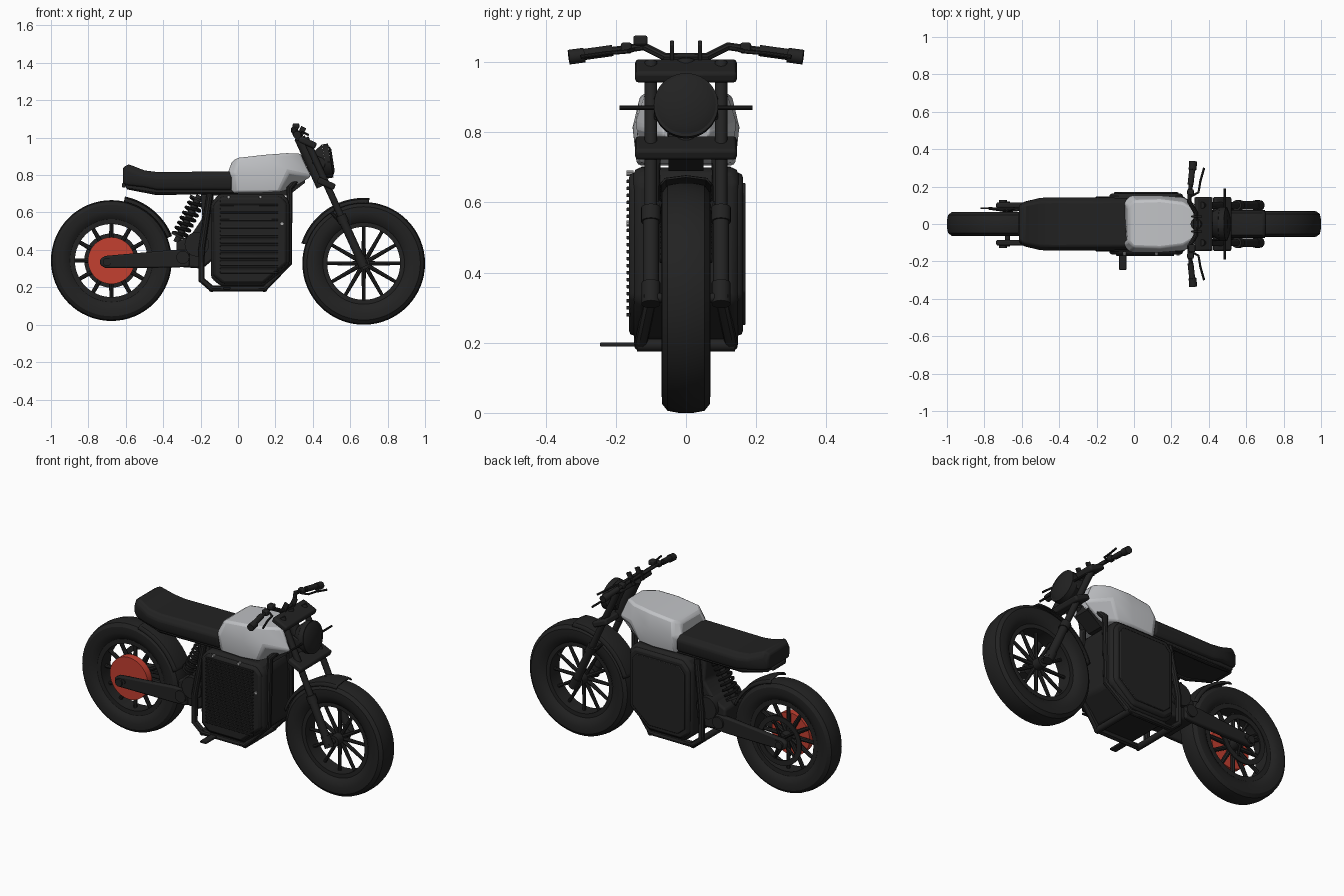
import bpy, bmesh
from math import sin, cos, pi, radians
from mathutils import Vector, Matrix

cube = bpy.data.objects.get("Cube")
if cube:
    bpy.data.objects.remove(cube, do_unlink=True)


def material(name, rgb):
    m = bpy.data.materials.new(name)
    m.use_nodes = True
    m.diffuse_color = (*rgb, 1)
    m.node_tree.nodes["Principled BSDF"].inputs["Base Color"].default_value = (*rgb, 1)
    return m


BLACK = material("matte_black", (0.016, 0.016, 0.016))
SILVER = material("tank_silver", (0.53, 0.54, 0.56))
RED = material("hub_red", (0.55, 0.05, 0.03))
STEEL = material("bolt_steel", (0.4, 0.4, 0.4))


def finish(name, bm, mat=BLACK, bevel=0.0, thick=0.0):
    bmesh.ops.recalc_face_normals(bm, faces=bm.faces)
    me = bpy.data.meshes.new(name)
    bm.to_mesh(me)
    bm.free()
    me.materials.append(mat)
    me.shade_smooth()
    me.set_sharp_from_angle(angle=radians(32))
    ob = bpy.data.objects.new(name, me)
    bpy.context.collection.objects.link(ob)
    if thick:
        ob.modifiers.new("Solidify", "SOLIDIFY").thickness = thick
    if bevel:
        b = ob.modifiers.new("Bevel", "BEVEL")
        b.width, b.segments, b.limit_method = bevel, 2, "ANGLE"
    return ob


def box(name, loc, size, mat=BLACK, tilt=0.0, bevel=0.006):
    bm = bmesh.new()
    m = Matrix.Translation(loc) @ Matrix.Rotation(tilt, 4, "Y") @ Matrix.Diagonal((*size, 1))
    bmesh.ops.create_cube(bm, size=1, matrix=m)
    return finish(name, bm, mat, bevel)


def rod(name, p, q, r, mat=BLACK, r2=None, segs=20):
    p, q = Vector(p), Vector(q)
    m = Matrix.Translation((p + q) / 2) @ (q - p).to_track_quat("Z", "Y").to_matrix().to_4x4()
    bm = bmesh.new()
    bmesh.ops.create_cone(bm, cap_ends=True, segments=segs, radius1=r,
                          radius2=r if r2 is None else r2, depth=(q - p).length, matrix=m)
    return finish(name, bm, mat)


def tube(name, pts, r, mat=BLACK):
    cu = bpy.data.curves.new(name, "CURVE")
    cu.dimensions, cu.bevel_depth, cu.bevel_resolution, cu.use_fill_caps = "3D", r, 3, True
    sp = cu.splines.new("POLY")
    sp.points.add(len(pts) - 1)
    for pt, co in zip(sp.points, pts):
        pt.co = (*co, 1)
    tmp = bpy.data.objects.new(name + "_path", cu)
    bm = bmesh.new()
    me = bpy.data.meshes.new_from_object(tmp)
    bm.from_mesh(me)
    bpy.data.objects.remove(tmp)
    bpy.data.meshes.remove(me)
    return finish(name, bm, mat)


def prism(name, profile, y0, y1, mat=BLACK, bevel=0.0):
    bm = bmesh.new()
    a, b = [[bm.verts.new((x, y, z)) for x, z in profile] for y in (y0, y1)]
    bm.faces.new(a)
    bm.faces.new(b)
    for i in range(len(a)):
        bm.faces.new((a[i - 1], a[i], b[i], b[i - 1]))
    return finish(name, bm, mat, bevel)


def loft(name, sections, mat=BLACK, bevel=0.0):
    # each section is the +y half, bottom to top; the other half is mirrored
    bm = bmesh.new()
    rings = [[bm.verts.new(p) for p in s] + [bm.verts.new((x, -y, z)) for x, y, z in reversed(s)]
             for s in sections]
    for a, b in zip(rings, rings[1:]):
        for i in range(len(a)):
            bm.faces.new((a[i - 1], a[i], b[i], b[i - 1]))
    bm.faces.new(rings[0])
    bm.faces.new(rings[-1])
    return finish(name, bm, mat, bevel)


def lathe(name, centre, profile, mat=BLACK, start=0, end=360, steps=64, closed=True, thick=0.0):
    # revolves (y, radius) points about the wheel axis
    bm = bmesh.new()
    full = end - start == 360
    n = steps if full else steps + 1
    angles = [radians(start + (end - start) * i / steps) for i in range(n)]
    rings = [[bm.verts.new((centre[0] + r * cos(t), y, centre[1] + r * sin(t))) for y, r in profile]
             for t in angles]
    for i in range(steps):
        a, b = rings[i], rings[(i + 1) % n]
        for j in range(0 if closed else 1, len(profile)):
            bm.faces.new((a[j - 1], a[j], b[j], b[j - 1]))
    return finish(name, bm, mat, thick=thick)


def wheel(name, centre, r, w, spoke_w):
    cx, cz = centre
    half = [(0.6, 0.215), (0.85, 0.235), (1, r - 0.06), (0.97, r - 0.025), (0.75, r - 0.006), (0.3, r)]
    lathe(name + "_tyre", centre, [(-w * k, q) for k, q in half] + [(w * k, q) for k, q in half[::-1]])
    lathe(name + "_rim", centre, [(-0.045, 0.195), (-0.045, 0.222), (0.045, 0.222), (0.045, 0.195)])
    rod(name + "_hub", (cx, -0.06, cz), (cx, 0.06, cz), 0.032)
    rod(name + "_axle", (cx, -0.12, cz), (cx, 0.12, cz), 0.014)
    for i in range(12):
        t = i * pi / 6
        a = [cx + 0.02 * cos(t), 0, cz + 0.02 * sin(t)]
        b = [cx + 0.205 * cos(t), 0, cz + 0.205 * sin(t)]
        rod(name + "_spoke", a, b, spoke_w, r2=spoke_w * 0.75, segs=8)


# Wheels, discs and fenders
FRONT, REAR = (0.672, 0.328), (-0.677, 0.343)
wheel("front_wheel", FRONT, 0.328, 0.07, 0.012)
wheel("rear_wheel", REAR, 0.323, 0.065, 0.014)
rod("rear_hub_cover", (REAR[0], -0.062, REAR[1]), (REAR[0], -0.02, REAR[1]), 0.125, RED, segs=48)
lathe("rear_brake_disc", REAR, [(0.08, 0.115), (0.08, 0.145), (0.088, 0.145), (0.088, 0.115)])
for i in range(5):
    t = i * 2 * pi / 5
    rod("disc_arm", (REAR[0], 0.07, REAR[1]),
        (REAR[0] + 0.12 * cos(t), 0.084, REAR[1] + 0.12 * sin(t)), 0.008, segs=8)
FENDER = [(-0.075, 0.325), (-0.06, 0.342), (0, 0.35), (0.06, 0.342), (0.075, 0.325)]
lathe("front_fender", FRONT, FENDER, start=85, end=162, steps=24, closed=False, thick=0.006)
lathe("rear_fender", REAR, FENDER, start=22, end=78, steps=20, closed=False, thick=0.006)

# Tank and seat
loft("tank", [
    [(-0.05, 0.10, 0.71), (-0.065, 0.11, 0.80), (-0.03, 0.09, 0.875)],
    [(-0.02, 0.13, 0.705), (-0.02, 0.152, 0.81), (0.0, 0.125, 0.892)],
    [(0.12, 0.14, 0.705), (0.14, 0.152, 0.815), (0.14, 0.13, 0.908)],
    [(0.22, 0.13, 0.71), (0.27, 0.145, 0.82), (0.26, 0.115, 0.917)],
    [(0.28, 0.05, 0.725), (0.40, 0.06, 0.79), (0.335, 0.07, 0.915)]], SILVER, 0.012)
seat = [(-0.615, 0.10, 0.755, 0.84), (-0.585, 0.12, 0.745, 0.858), (-0.50, 0.14, 0.735, 0.825),
        (-0.43, 0.142, 0.72, 0.816), (-0.035, 0.14, 0.72, 0.82)]
loft("seat", [[(x, w * 0.92, lo), (x, w, lo + 0.02), (x, w, hi - 0.03), (x, w * 0.84, hi)]
              for x, w, lo, hi in seat], bevel=0.008)
loft("seat_pan", [[(x, w, z), (x, w, z + 0.03)] for x, w, z in
                  ((-0.60, 0.09, 0.73), (-0.44, 0.12, 0.705), (0.0, 0.12, 0.705))], bevel=0.005)
box("tail_light", (-0.61, 0, 0.745), (0.02, 0.12, 0.025))

# Battery case with side covers and cooling ribs
CASE = [(-0.145, 0.25), (-0.09, 0.205), (0.14, 0.205), (0.275, 0.32),
        (0.275, 0.66), (0.24, 0.70), (-0.10, 0.70), (-0.145, 0.65)]


def shrunk(k):
    return [(0.065 + (x - 0.065) * k, 0.455 + (z - 0.455) * k) for x, z in CASE]


prism("battery_case", CASE, -0.15, 0.15, bevel=0.02)
for s in (-1, 1):
    prism("case_cover", shrunk(0.94), s * 0.10, s * 0.163, bevel=0.015)
prism("left_panel", shrunk(0.82), 0.16, 0.17, bevel=0.004)
for i in range(20):
    box("cooling_rib", (0.06, -0.164, 0.28 + i * 0.02), (0.31, 0.012, 0.01), bevel=0.002)
for x, z in ((-0.05, 0.683), (0.12, 0.683), (0.235, 0.54)):
    rod("case_bolt", (x, -0.15, z), (x, -0.169, z), 0.008, STEEL, segs=10)
prism("top_spine", [(-0.2, 0.69), (0.27, 0.69), (0.36, 0.76), (0.33, 0.86), (-0.1, 0.74)], -0.05, 0.05)

# Motor and rear frame
prism("motor_mount", [(-0.33, 0.31), (-0.19, 0.30), (-0.13, 0.35), (-0.13, 0.70), (-0.20, 0.70),
                      (-0.19, 0.57), (-0.25, 0.48), (-0.33, 0.44)], -0.10, 0.10, bevel=0.012)
rod("motor", (-0.22, -0.125, 0.43), (-0.22, 0.125, 0.43), 0.065, segs=32)
for s in (-1, 1):
    tube("cradle_tube", [(0.35, s * 0.03, 0.82), (0.275, s * 0.09, 0.73), (0.272, s * 0.10, 0.33),
                         (0.14, s * 0.13, 0.193), (-0.14, s * 0.13, 0.193), (-0.195, s * 0.13, 0.24),
                         (-0.195, s * 0.13, 0.40), (-0.15, s * 0.11, 0.70)], 0.018)
    tube("seat_rail", [(0, s * 0.10, 0.71), (-0.44, s * 0.10, 0.705), (-0.59, s * 0.07, 0.735)], 0.012)
    prism("swingarm", [(-0.26, 0.31), (-0.35, 0.305), (-0.71, 0.303), (-0.737, 0.32), (-0.737, 0.352),
                       (-0.71, 0.368), (-0.35, 0.40), (-0.26, 0.40)], s * 0.085, s * 0.115, bevel=0.008)
    rod("axle_nut", (-0.70, s * 0.10, 0.335), (-0.70, s * 0.128, 0.335), 0.022)
    rod("pivot_cap", (-0.295, s * 0.09, 0.36), (-0.295, s * 0.125, 0.36), 0.035)
for x in (-0.14, 0.14):
    rod("cradle_crossbar", (x, -0.14, 0.193), (x, 0.14, 0.193), 0.018)
box("foot_peg", (-0.06, -0.19, 0.195), (0.04, 0.11, 0.012), bevel=0.003)

# Shock absorber with coil spring
top, low = Vector((-0.205, 0, 0.69)), Vector((-0.33, 0, 0.44))
rod("shock_damper", top, low, 0.018)
axis = (low - top).normalized()
side = Vector((0, 1, 0)).cross(axis)
coil = []
for i in range(97):
    t = i / 96
    c = top.lerp(low, 0.1 + 0.75 * t)
    coil.append(c + 0.038 * (cos(t * 14 * pi) * side + sin(t * 14 * pi) * Vector((0, 1, 0))))
tube("shock_spring", coil, 0.008)
for k in (0.08, 0.87):
    c = top.lerp(low, k)
    rod("spring_seat", c - axis * 0.006, c + axis * 0.006, 0.045)

# Fork, clamps and steering head
LEAN = radians(-24.5)


def fork(z, y=0.0):
    return Vector((0.36 + (1.0 - z) * 0.455, y, z))


for s in (-1, 1):
    y = s * 0.1
    rod("fork_tube", fork(1.0, y), fork(0.45, y), 0.018)
    rod("fork_slider", fork(0.58, y), fork(0.31, y), 0.023)
    rod("fork_seal", fork(0.585, y), fork(0.545, y), 0.028)
    rod("fork_foot", fork(0.37, y), fork(0.31, y), 0.027)
    tube("fender_stay", [fork(0.5, s * 0.09), (0.50, s * 0.075, 0.60)], 0.008)
    rod("signal_stalk", (0.485, s * 0.06, 0.87), (0.485, s * 0.19, 0.87), 0.006, segs=10)
    box("headlight_bracket", (0.435, s * 0.085, 0.87), (0.07, 0.012, 0.05), tilt=-LEAN)
rod("steering_head", fork(1.0) - Vector((0.03, 0, 0)), fork(0.74) - Vector((0.03, 0, 0)), 0.03)
for z in (0.975, 0.755):
    box("fork_clamp", fork(z), (0.10, 0.29, 0.035), tilt=-LEAN, bevel=0.01)

# Headlight
rod("headlight_shell", (0.42, 0, 0.865), (0.465, 0, 0.873), 0.065, r2=0.092, segs=40)
rod("headlight_rim", (0.465, 0, 0.873), (0.495, 0, 0.878), 0.092, segs=40)
rod("headlight_lens", (0.495, 0, 0.878), (0.508, 0, 0.88), 0.085, r2=0.06, segs=40)

# Handlebar and controls
tube("handlebar", [(0.315, -0.33, 1.015), (0.295, -0.12, 1.045), (0.33, -0.06, 1.015),
                   (0.33, 0.06, 1.015), (0.295, 0.12, 1.045), (0.315, 0.33, 1.015)], 0.012)
for s in (-1, 1):
    rod("grip", (0.302, s * 0.21, 1.033), (0.315, s * 0.325, 1.017), 0.016)
    rod("grip_end", (0.313, s * 0.29, 1.02), (0.316, s * 0.334, 1.014), 0.021)
    box("switch_housing", (0.302, s * 0.17, 1.04), (0.035, 0.03, 0.032))
    tube("lever", [(0.31, s * 0.15, 1.035), (0.345, s * 0.17, 1.03), (0.355, s * 0.23, 1.025),
                   (0.375, s * 0.30, 1.015)], 0.006)
    box("bar_riser", (0.335, s * 0.04, 1.02), (0.03, 0.012, 0.08), tilt=-LEAN, bevel=0.003)
box("brake_reservoir", (0.31, -0.13, 1.062), (0.035, 0.04, 0.028))
